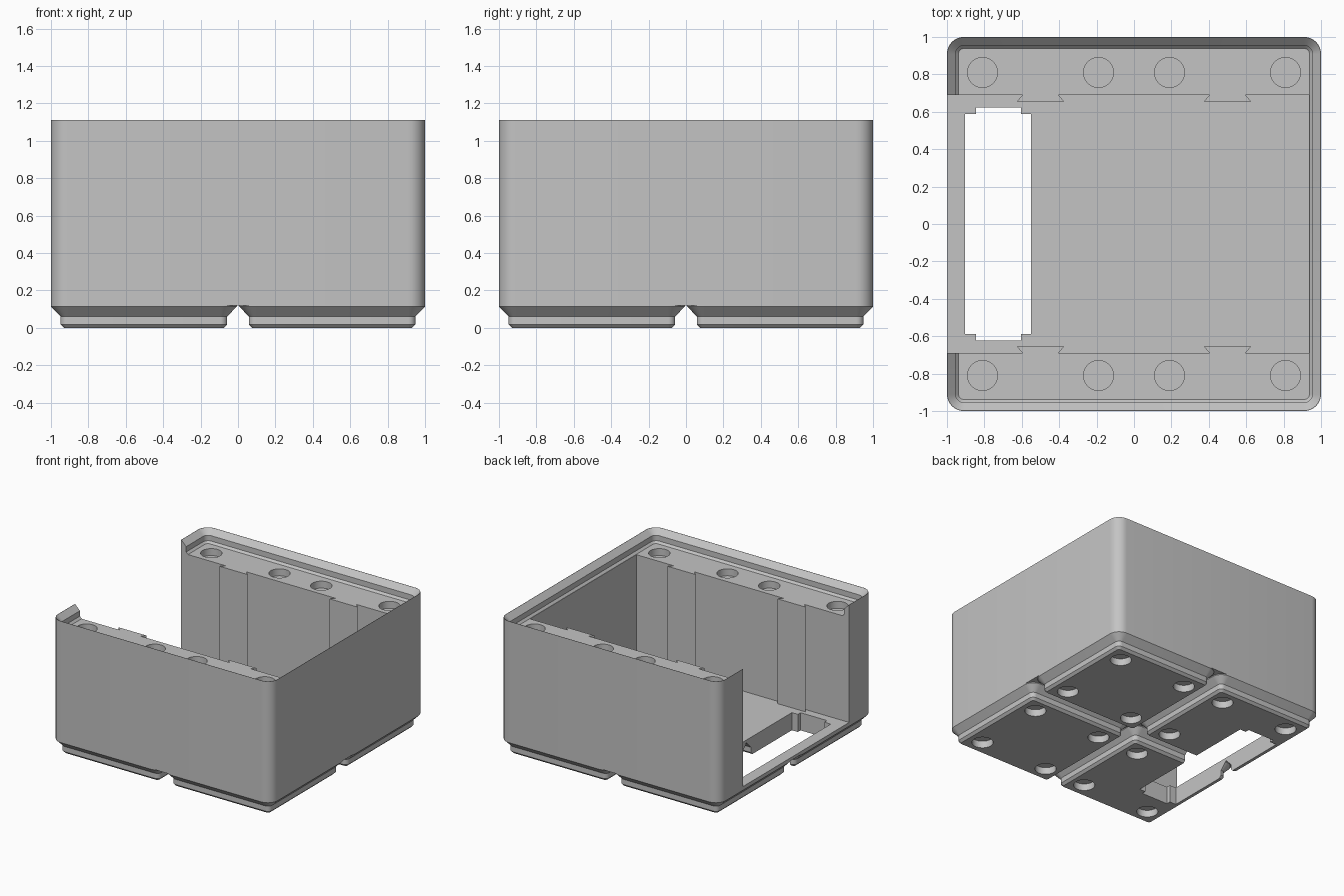
import bpy, bmesh, math
from mathutils import Vector

cube = bpy.data.objects.get("Cube")
if cube:
    bpy.data.objects.remove(cube, do_unlink=True)

# Main dimensions
BASE, FLOOR, DECK, TOP = 0.12, 0.145, 1.006, 1.111
MAGNETS = (-0.81, -0.19, 0.19, 0.81)
MAGNET_R, MAGNET_DEPTH = 0.08, 0.057

grey = bpy.data.materials.new("plain_grey")
grey.use_nodes = True
colour = (0.55, 0.55, 0.55, 1)
grey.diffuse_color = colour
grey.node_tree.nodes["Principled BSDF"].inputs["Base Color"].default_value = colour


def make_object(name, bm):
    bmesh.ops.recalc_face_normals(bm, faces=bm.faces)
    mesh = bpy.data.meshes.new(name)
    bm.to_mesh(mesh)
    bm.free()
    mesh.materials.append(grey)
    obj = bpy.data.objects.new(name, mesh)
    bpy.context.collection.objects.link(obj)
    return obj


def skin(bm, rings):
    """Join equal-length rings of points into a closed solid."""
    rings = [[bm.verts.new(p) for p in ring] for ring in rings]
    for low, high in zip(rings, rings[1:]):
        for i in range(len(low)):
            j = (i + 1) % len(low)
            bm.faces.new((low[i], low[j], high[j], high[i]))
    bm.faces.new(rings[0][::-1])
    bm.faces.new(rings[-1])


def rounded_square(half, radius, z, cx=0, cy=0, steps=8):
    points = []
    for corner in range(4):
        mid = math.radians(45 + 90 * corner)
        sx, sy = math.copysign(1, math.cos(mid)), math.copysign(1, math.sin(mid))
        for i in range(steps + 1):
            a = math.radians(90 * (corner + i / steps))
            points.append(Vector((cx + sx * (half - radius) + radius * math.cos(a),
                                  cy + sy * (half - radius) + radius * math.sin(a), z)))
    return points


def rounded_loft(name, sections, cx=0, cy=0):
    bm = bmesh.new()
    skin(bm, [rounded_square(h, r, z, cx, cy) for h, r, z in sections])
    return make_object(name, bm)


def prism(name, outline, z0, z1):
    bm = bmesh.new()
    skin(bm, [[(x, y, z) for x, y in outline] for z in (z0, z1)])
    return make_object(name, bm)


def magnet_holes(name, ys, z0, z1):
    bm = bmesh.new()
    for x in MAGNETS:
        for y in ys:
            ring = [(x + MAGNET_R * math.cos(math.tau * i / 40),
                     y + MAGNET_R * math.sin(math.tau * i / 40)) for i in range(40)]
            skin(bm, [[(px, py, z) for px, py in ring] for z in (z0, z1)])
    return make_object(name, bm)


def cut(obj, cutters):
    for cutter in cutters:
        mod = obj.modifiers.new(cutter.name, 'BOOLEAN')
        mod.operation = 'DIFFERENCE'
        mod.solver = 'EXACT'
        mod.object = cutter
    bpy.context.view_layer.update()
    graph = bpy.context.evaluated_depsgraph_get()
    mesh = bpy.data.meshes.new_from_object(obj.evaluated_get(graph))
    obj.modifiers.clear()
    obj.data = mesh


# Cutter for the stacking lip around the rim
lip_cutter = rounded_loft("lip_cutter", [
    (0.938, 0.028, DECK), (0.954, 0.045, DECK + 0.017),
    (0.954, 0.045, DECK + 0.061), (0.998, 0.088, TOP), (1.048, 0.138, TOP + 0.05)])

# Cutter for the open channel, notched to leave dovetail ridges on both sides
side, ridge = 0.69, 0.656
front_edge = [(-1.2, -side)]
for x in (-0.5, 0.5):
    front_edge += [(x - 0.095, -side), (x - 0.126, -ridge),
                   (x + 0.126, -ridge), (x + 0.095, -side)]
front_edge.append((0.935, -side))
channel_cutter = prism("channel_cutter",
                       front_edge + [(x, -y) for x, y in reversed(front_edge)],
                       FLOOR, TOP + 0.2)

# Cutter for the slot through the floor, stepped at both ends
x0, x1, x2, x3 = -0.904, -0.846, -0.605, -0.551
near, far = 0.588, 0.623
slot_front = [(x0, -near), (x1, -near), (x1, -far), (x2, -far), (x2, -near), (x3, -near)]
slot_cutter = prism("slot_cutter",
                    slot_front + [(x, -y) for x, y in reversed(slot_front)], -0.1, 0.3)

# Cutters for the round magnet pockets
deck_holes = magnet_holes("deck_holes", (-0.81, 0.81), DECK - MAGNET_DEPTH, TOP + 0.1)
foot_holes = magnet_holes("foot_holes", MAGNETS, -0.1, MAGNET_DEPTH)

# Main body
body = rounded_loft("bin_body", [(1.0, 0.09, BASE), (1.0, 0.09, TOP)])
cut(body, [lip_cutter, channel_cutter, slot_cutter, deck_holes])
parts = [body]

# Four stepped feet
for sx, x_name in ((-1, "right"), (1, "left")):
    for sy, y_name in ((-1, "front"), (1, "back")):
        foot = rounded_loft(f"foot_{y_name}_{x_name}", [
            (0.4265, 0.019, 0), (0.4455, 0.038, 0.019), (0.4455, 0.038, 0.062),
            (0.497, 0.09, 0.114), (0.497, 0.09, BASE)], sx * 0.503, sy * 0.503)
        cut(foot, [foot_holes] + ([slot_cutter] if sx < 0 else []))
        parts.append(foot)

for cutter in (lip_cutter, channel_cutter, slot_cutter, deck_holes, foot_holes):
    bpy.data.objects.remove(cutter, do_unlink=True)

# Smooth the rounded corners and keep the edges sharp
bpy.ops.object.select_all(action='DESELECT')
for part in parts:
    part.select_set(True)
bpy.context.view_layer.objects.active = body
bpy.ops.object.shade_smooth_by_angle(angle=math.radians(30))
